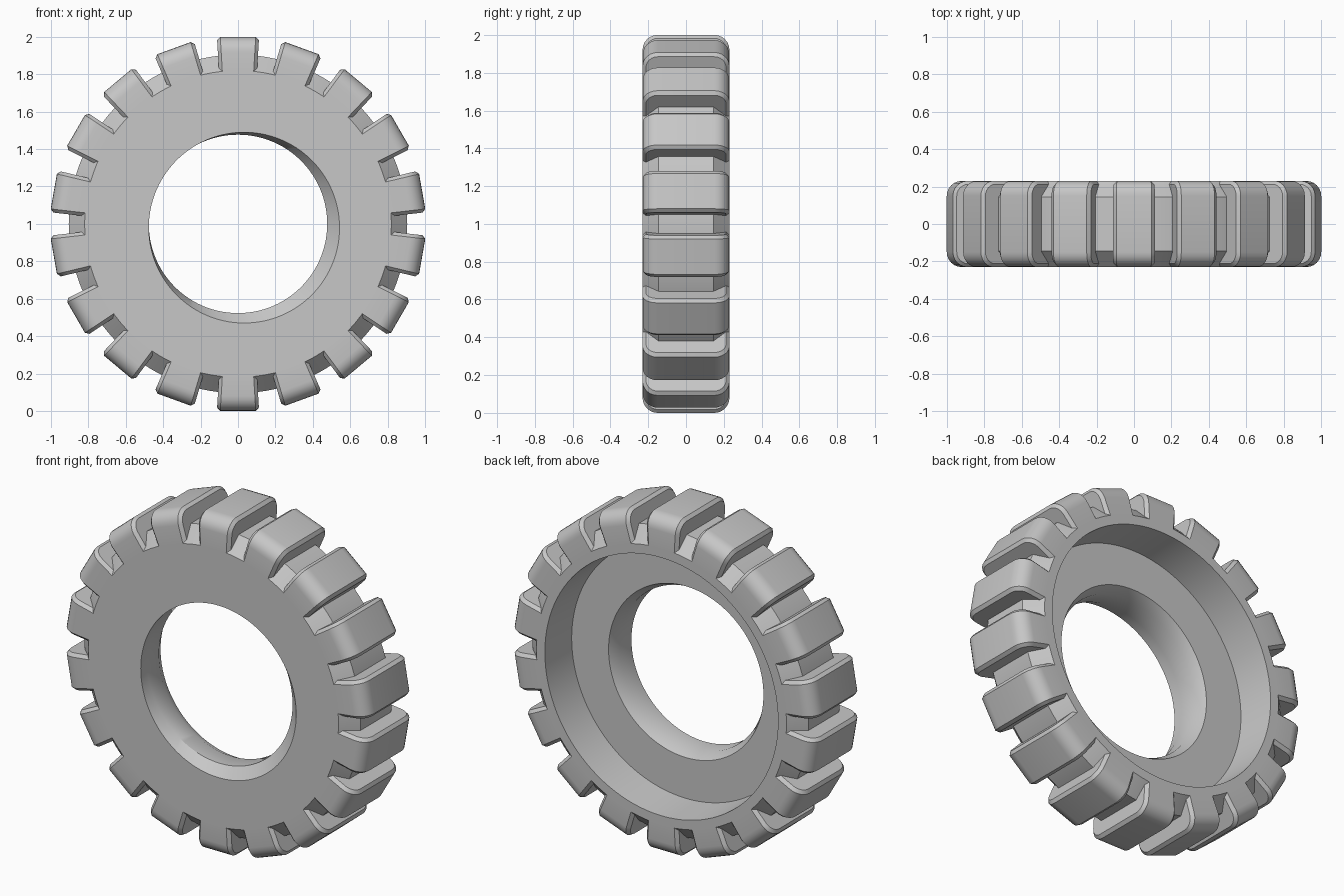
import bpy, bmesh, math
from mathutils import Matrix

cube = bpy.data.objects.get("Cube")
if cube:
    bpy.data.objects.remove(cube, do_unlink=True)

HALF = 0.23      # half the tyre width
SEGMENTS = 108
TREADS = 18

rubber = bpy.data.materials.new("grey_rubber")
rubber.use_nodes = True
grey = (0.57, 0.57, 0.57, 1)
rubber.diffuse_color = grey
rubber.node_tree.nodes["Principled BSDF"].inputs["Base Color"].default_value = grey


def finish(bm, name):
    """Turn a bmesh into a smooth-shaded object standing on the ground."""
    bmesh.ops.recalc_face_normals(bm, faces=bm.faces)
    mesh = bpy.data.meshes.new(name)
    bm.to_mesh(mesh)
    bm.free()
    mesh.materials.append(rubber)
    obj = bpy.data.objects.new(name, mesh)
    obj.location.z = 1
    bpy.context.collection.objects.link(obj)
    bpy.ops.object.select_all(action="DESELECT")
    obj.select_set(True)
    bpy.context.view_layer.objects.active = obj
    bpy.ops.object.shade_smooth_by_angle(angle=math.radians(28))
    return obj


def bridge(bm, a, b):
    n = len(a)
    for i in range(n):
        j = (i + 1) % n
        bm.faces.new((a[i], a[j], b[j], b[i]))


# Tyre body: closed (radius, y) profile turned about the y axis
profile = [
    (0.82, -HALF), (0.905, -0.145), (0.905, 0.145), (0.82, HALF),   # tread floor
    (0.765, HALF), (0.75, 0.0),                                     # rear recess
    (0.508, 0.0), (0.477, -0.06), (0.477, -0.17),                   # rear mouth and bore lip
    (0.51, -HALF),                                                  # front mouth
]
MOUTH_SHIFT = (0.033, -0.02)     # the front mouth sits slightly off centre
bm = bmesh.new()
rings = []
for s in range(SEGMENTS):
    a = 2 * math.pi * s / SEGMENTS
    ring = [bm.verts.new((r * math.sin(a), y, r * math.cos(a))) for r, y in profile]
    ring[-1].co.x += MOUTH_SHIFT[0]
    ring[-1].co.z += MOUTH_SHIFT[1]
    rings.append(ring)
for s in range(SEGMENTS):
    bridge(bm, rings[s], rings[(s + 1) % SEGMENTS])
finish(bm, "tyre_body")


# Tread blocks: rounded cross-section with chamfered side edges
def block_outline(inset):
    """(y, radius) outline with rounded outer corners."""
    w, top, rad = HALF - inset, 1 - inset, 0.08 - inset
    pts = [(w, 0.81)]
    for side in (1, -1):
        for k in range(7):
            a = math.pi / 2 * (k if side > 0 else 6 - k) / 6
            pts.append((side * (w - rad + rad * math.cos(a)), top - rad + rad * math.sin(a)))
    return pts + [(-w, 0.81)]


CHAMFER = 0.018
bm = bmesh.new()
for t in range(TREADS):
    turn = Matrix.Rotation(2 * math.pi * t / TREADS, 3, "Y")
    loops = []
    for side, inset, back in ((-1, CHAMFER, 0), (-1, 0, CHAMFER), (1, 0, CHAMFER), (1, CHAMFER, 0)):
        loop = []
        for y, r in block_outline(inset):
            half = 0.102 + (r - 0.82) * 0.06 - back
            v = bm.verts.new((side * half, y, r))
            v.co = turn @ v.co
            loop.append(v)
        loops.append(loop)
    for a, b in zip(loops, loops[1:]):
        bridge(bm, a, b)
    bm.faces.new(loops[0])
    bm.faces.new(loops[-1])
finish(bm, "tread_blocks")
